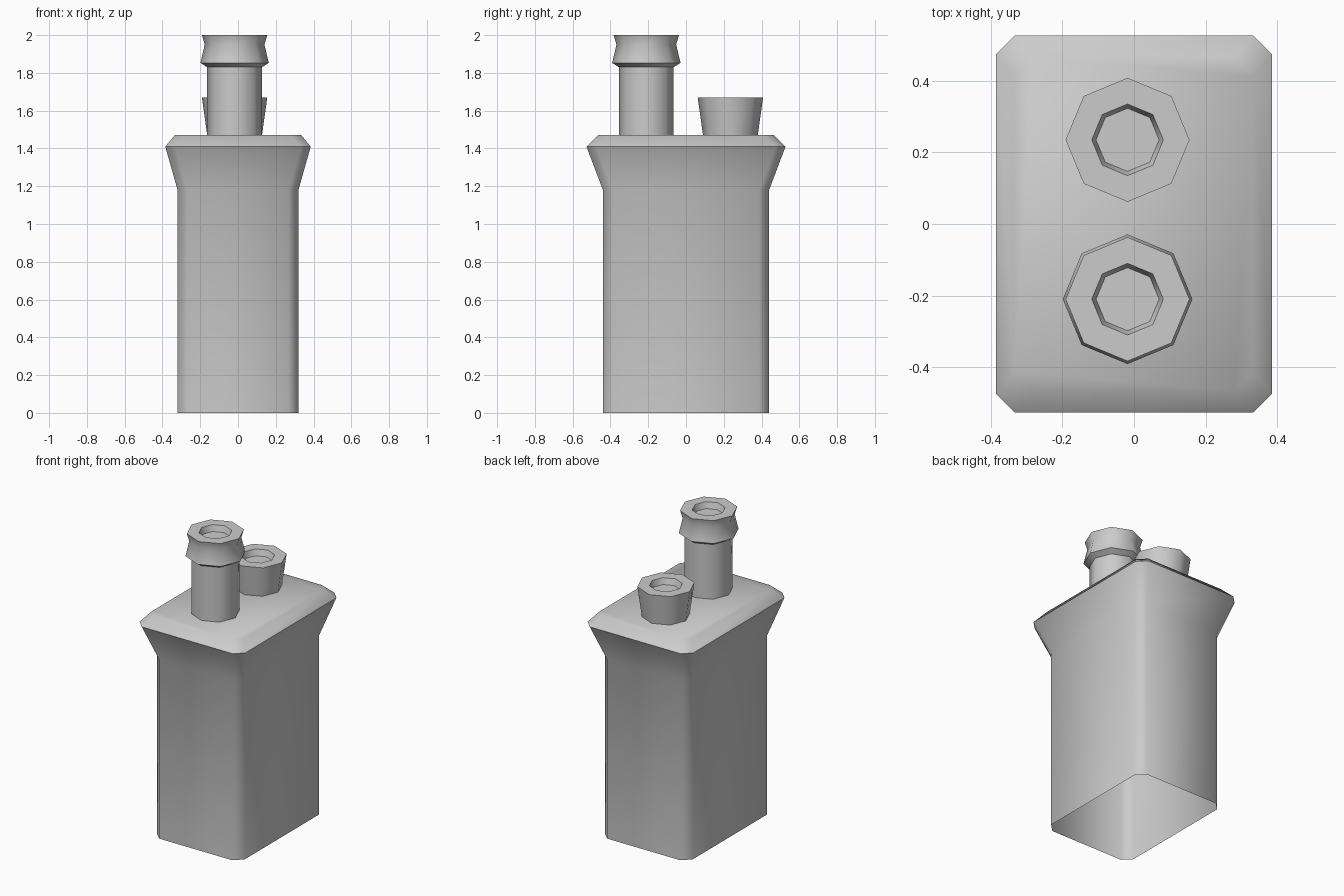
import bpy, bmesh, math

if "Cube" in bpy.data.objects:
    bpy.data.objects.remove(bpy.data.objects["Cube"])


def loft(name, rings, cap_end=True, sharp_angle=53):
    """Skin stacked rings of points into one surface, smooth except at sharp angles."""
    bm = bmesh.new()
    loops = [[bm.verts.new(p) for p in ring] for ring in rings]
    for a, b in zip(loops, loops[1:]):
        n = len(a)
        for i in range(n):
            j = (i + 1) % n
            bm.faces.new((a[i], a[j], b[j], b[i]))
    if cap_end:
        bm.faces.new(loops[-1])
    bm.normal_update()
    for f in bm.faces:
        f.smooth = True
    for e in bm.edges:
        if len(e.link_faces) == 2:
            e.smooth = e.calc_face_angle() < math.radians(sharp_angle)
    mesh = bpy.data.meshes.new(name)
    bm.to_mesh(mesh)
    bm.free()
    obj = bpy.data.objects.new(name, mesh)
    bpy.context.collection.objects.link(obj)
    return obj


def chamfered_rect(hx, hy, z, c=0.053):
    return [(hx, -hy + c, z), (hx, hy - c, z), (hx - c, hy, z), (-hx + c, hy, z),
            (-hx, hy - c, z), (-hx, -hy + c, z), (-hx + c, -hy, z), (hx - c, -hy, z)]


def octagon(r, z, y, x=-0.018):
    return [(x + r * math.cos(i * math.pi / 4), y + r * math.sin(i * math.pi / 4), z)
            for i in range(8)]


# Box shaft with flared, bevelled head (open underneath)
loft("chimney_stack", [chamfered_rect(0.32, 0.44, 0), chamfered_rect(0.32, 0.44, 1.18),
                       chamfered_rect(0.385, 0.527, 1.41),
                       chamfered_rect(0.335, 0.467, 1.47)])

# Eight-sided pots: outer wall, rim, then shallow recess
pots = {
    "tall_pot": (-0.21, [(0.145, 1.47), (0.145, 1.83), (0.181, 1.853), (0.158, 1.95),
                         (0.173, 2.0), (0.1, 2.0), (0.088, 1.96)]),
    "short_pot": (0.235, [(0.145, 1.47), (0.173, 1.67), (0.1, 1.67), (0.088, 1.63)]),
}
for name, (y, profile) in pots.items():
    loft(name, [octagon(r, z, y) for r, z in profile])
